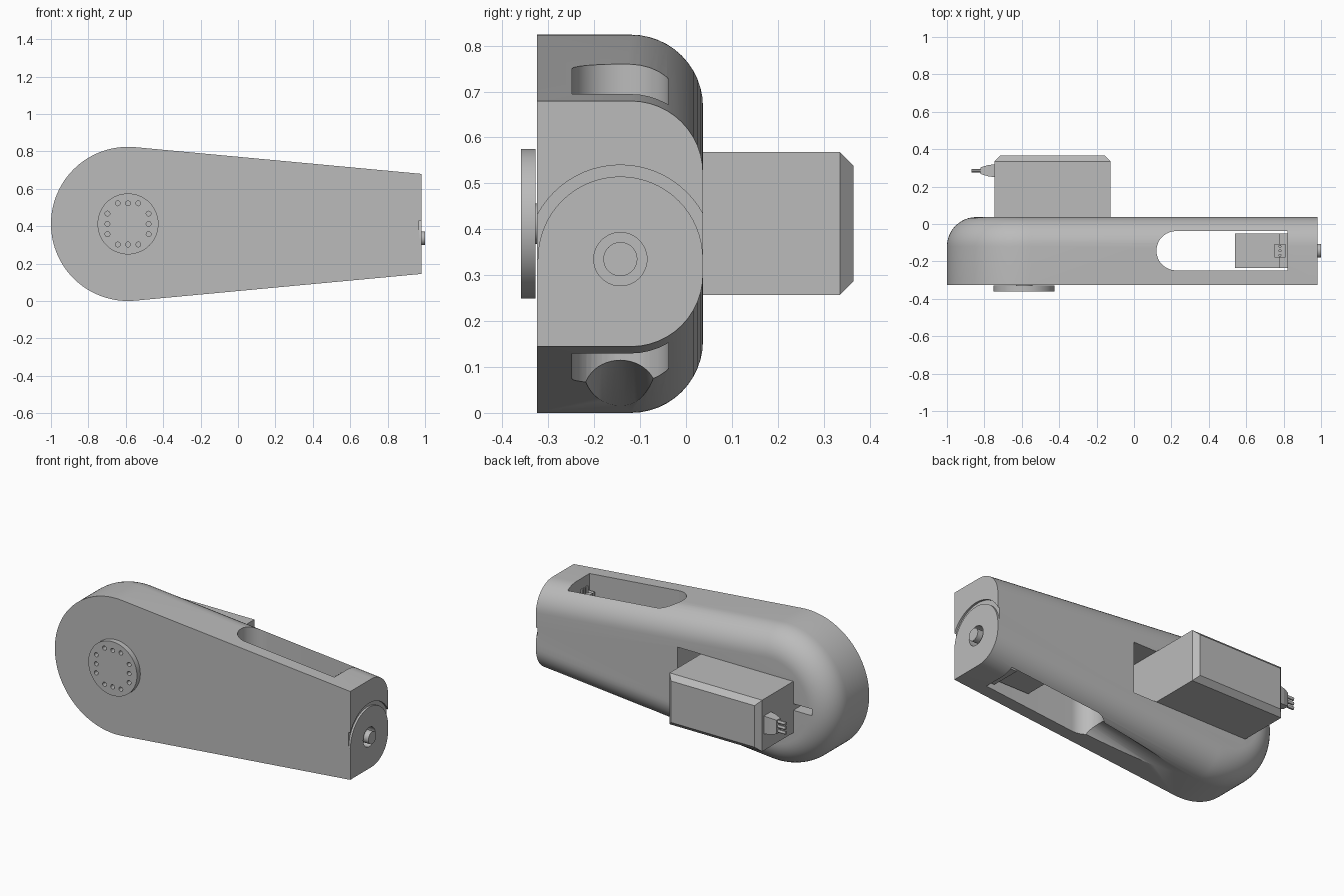
import bpy, bmesh
from math import pi, sin, cos, radians
from mathutils import Matrix, Vector

if "Cube" in bpy.data.objects:
    bpy.data.objects.remove(bpy.data.objects["Cube"])

grey = bpy.data.materials.new("plain_grey")
grey.use_nodes = True
grey.diffuse_color = (0.5, 0.5, 0.5, 1)
grey.node_tree.nodes["Principled BSDF"].inputs["Base Color"].default_value = (0.5, 0.5, 0.5, 1)


def finish(name, bm):
    bmesh.ops.recalc_face_normals(bm, faces=bm.faces)
    mesh = bpy.data.meshes.new(name)
    bm.to_mesh(mesh)
    bm.free()
    mesh.materials.append(grey)
    ob = bpy.data.objects.new(name, mesh)
    bpy.context.collection.objects.link(ob)
    return ob


def loft(name, rings):
    """Skin a stack of equal rings and cap both ends."""
    bm = bmesh.new()
    loops = [[bm.verts.new(p) for p in ring] for ring in rings]
    for a, b in zip(loops, loops[1:]):
        for i in range(len(a)):
            j = (i + 1) % len(a)
            bm.faces.new((a[i], a[j], b[j], b[i]))
    bm.faces.new(loops[0])
    bm.faces.new(loops[-1])
    return finish(name, bm)


def box(name, lo, hi):
    lo, hi = Vector(lo), Vector(hi)
    bm = bmesh.new()
    bmesh.ops.create_cube(bm, size=1)
    bmesh.ops.scale(bm, vec=hi - lo, verts=bm.verts)
    bmesh.ops.translate(bm, vec=(lo + hi) / 2, verts=bm.verts)
    return finish(name, bm)


def rod(name, centers, direction, length, r, r2=None, segments=48):
    """One or more round rods, centred on the given points."""
    bm = bmesh.new()
    turn = Vector((0, 0, 1)).rotation_difference(Vector(direction)).to_matrix().to_4x4()
    for c in centers:
        bmesh.ops.create_cone(bm, cap_ends=True, segments=segments, radius1=r,
                              radius2=r if r2 is None else r2, depth=length,
                              matrix=Matrix.Translation(c) @ turn)
    return finish(name, bm)


def cut(target, *cutters):
    bpy.context.view_layer.objects.active = target
    for c in cutters:
        c.hide_render = True
        mod = target.modifiers.new("cut", "BOOLEAN")
        mod.operation = "DIFFERENCE"
        mod.solver = "EXACT"
        mod.object = c
        bpy.ops.object.modifier_apply(modifier=mod.name)
        bpy.data.objects.remove(c)


def smooth(ob, angle=30):
    bpy.ops.object.select_all(action="DESELECT")
    ob.select_set(True)
    bpy.context.view_layer.objects.active = ob
    bpy.ops.object.shade_smooth_by_angle(angle=radians(angle))


# Arm body: round at one end, tapering to a flat end, rounded along the back
CX, CZ, R, END = -0.588, 0.412, 0.412, 0.98
FRONT, BACK, FILLET = -0.325, 0.037, 0.157
TANGENT = radians(84.67)


def outline(inset, y):
    r = R - inset
    dz = (r - (END - CX) * cos(TANGENT)) / sin(TANGENT)
    arc = [TANGENT + (2 * pi - 2 * TANGENT) * i / 64 for i in range(65)]
    ring = [(CX + r * cos(a), y, CZ + r * sin(a)) for a in arc]
    return [(END, y, CZ + dz)] + ring + [(END, y, CZ - dz)]


rings = [outline(0, FRONT)]
for i in range(13):
    a = pi / 2 * i / 12
    rings.append(outline(FILLET * (1 - cos(a)), BACK - FILLET * (1 - sin(a))))
body = loft("arm_body", rings)

# Through slot with one rounded end
MID, HALF = -0.143, 0.105
slot_shape = [(0.82, MID + HALF)]
slot_shape += [(0.225 + HALF * cos(a), MID + HALF * sin(a))
               for a in (pi / 2 + pi * i / 24 for i in range(25))]
slot_shape.append((0.82, MID - HALF))
slot = loft("slot_cutter", [[(x, y, z) for x, y in slot_shape] for z in (-0.2, 1)])

# Cable groove sloping out of the slot along the underside
groove = rod("groove_cutter", [(-0.15, MID, -0.018)], (1, 0, 0.19), 0.75, 0.08)

# Rear motor pocket, with a narrow cable notch
pocket = box("pocket_cutter", (-0.74, -0.2, 0.257), (0.03, 0.2, 0.568))
notch = box("notch_cutter", (-0.87, -0.06, 0.393), (-0.7, 0.2, 0.433))

# Shaft hole and arc groove on the flat end
AXIS = 0.335
shaft_hole = rod("shaft_hole_cutter", [(0.92, MID, AXIS)], (1, 0, 0), 0.24, 0.058)
angles = [pi * i / 32 for i in range(33)]
arc_shape = [(0.205 * cos(a), 0.205 * sin(a)) for a in angles]
arc_shape += [(0.18 * cos(a), 0.18 * sin(a)) for a in reversed(angles)]
arc_cut = loft("arc_cutter", [[(x, MID + y, AXIS + z) for y, z in arc_shape] for x in (0.968, 1.1)])
cut(body, slot, groove, pocket, notch, shaft_hole, arc_cut)
smooth(body)

# Front output disc with a ring of screw holes
disc = rod("output_disc", [(CX, -0.344, CZ)], (0, 1, 0), 0.032, 0.163, segments=64)
spots = [(s * 0.11, t) for s in (-1, 1) for t in (-0.055, 0, 0.055)]
spots += [(z, x) for x, z in spots]
cut(disc, rod("screw_hole_cutters", [(CX + x, -0.344, CZ + z) for x, z in spots],
              (0, 1, 0), 0.1, 0.013, segments=16))
smooth(disc)
smooth(rod("output_hub", [(CX, -0.32, CZ)], (0, 1, 0), 0.03, 0.044))


# Rear motor with a chamfered back
def motor_ring(y, inset):
    x0, x1, z0, z1 = -0.745 + inset, -0.125 - inset, 0.257 + inset, 0.568 - inset
    return [(x0, y, z0), (x1, y, z0), (x1, y, z1), (x0, y, z1)]


loft("rear_motor", [motor_ring(-0.19, 0), motor_ring(0.335, 0), motor_ring(0.365, 0.03)])


# Tapered plug and three pins on the rear motor
def plug_ring(x, w, h):
    return [(x, 0.285 + sy * w, CZ + sz * h) for sy, sz in ((-1, -1), (1, -1), (1, 1), (-1, 1))]


loft("rear_plug", [plug_ring(-0.74, 0.035, 0.055), plug_ring(-0.78, 0.03, 0.05),
                   plug_ring(-0.82, 0.018, 0.042)])
smooth(rod("rear_pins", [(-0.84, 0.285, CZ + k * 0.028) for k in (-1, 0, 1)],
           (1, 0, 0), 0.06, 0.01, segments=12))

# End motor inside the slot, with flange, plug and shaft
box("end_motor", (0.54, -0.235, 0.18), (0.78, -0.05, 0.56))
box("end_flange", (0.775, -0.235, 0.15), (0.82, -0.05, 0.6))
box("end_plug", (0.75, -0.18, 0.55), (0.81, -0.106, 0.62))
smooth(rod("end_pins", [(0.78, MID + k * 0.024, 0.635) for k in (-1, 0, 1)],
           (0, 0, 1), 0.05, 0.008, segments=12))
smooth(rod("end_shaft", [(0.9, MID, AXIS)], (1, 0, 0), 0.2, 0.037))
